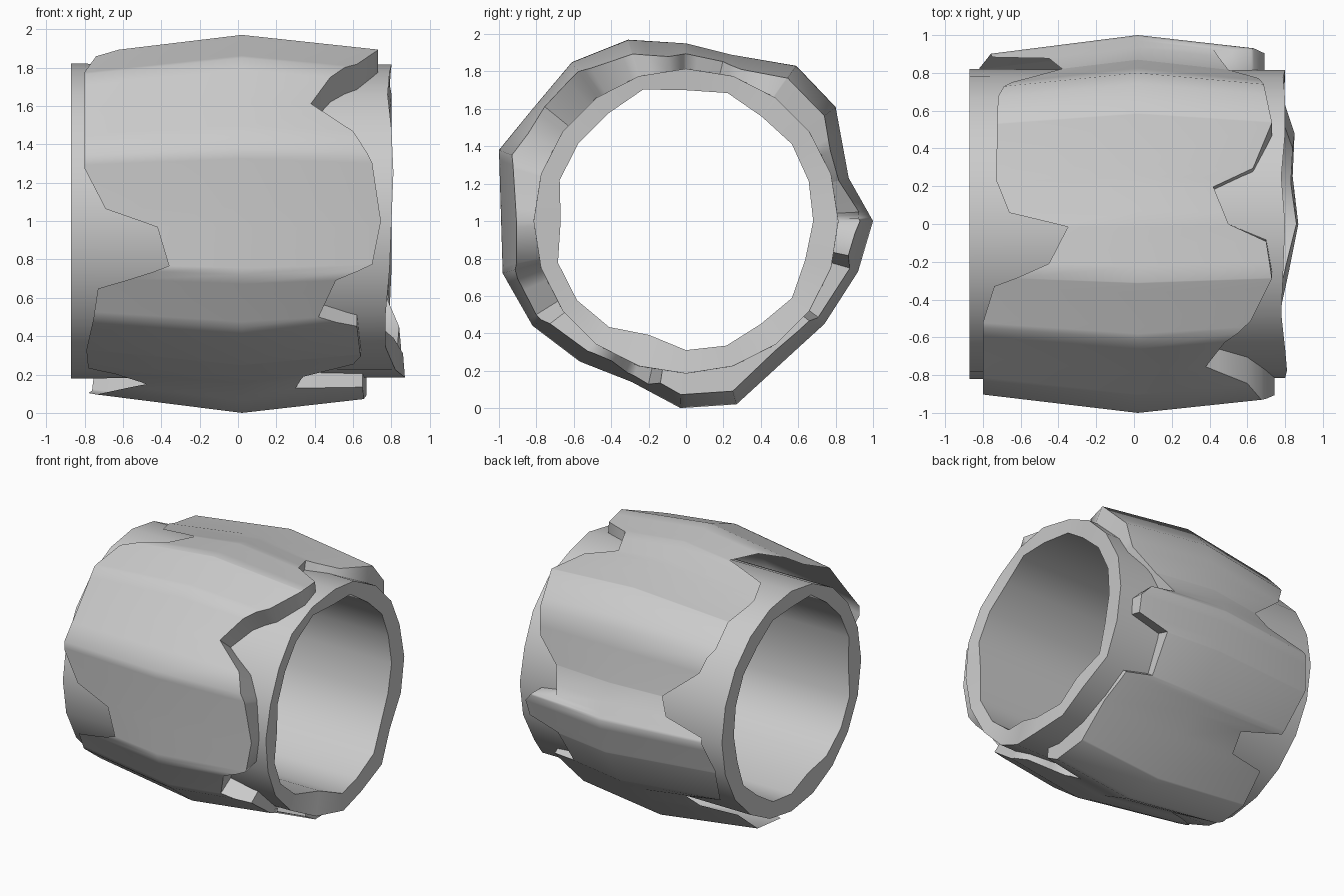
import bpy, bmesh
from math import cos, sin, radians, degrees, atan2, hypot

if "Cube" in bpy.data.objects:
    bpy.data.objects.remove(bpy.data.objects["Cube"])

# Angles run around the x axis: 0 = back (+y), 90 = top, 180 = front, 270 = bottom


def lookup(table, a, chord=False):
    """Periodic interpolation of (angle, value) pairs; chord = straight polygon sides."""
    t = sorted(table)
    t = [(t[-1][0] - 360, t[-1][1])] + t + [(t[0][0] + 360, t[0][1])]
    for (a0, v0), (a1, v1) in zip(t, t[1:]):
        if a0 <= a <= a1:
            if chord:
                s = (sin(radians(a1 - a)) / v0 + sin(radians(a - a0)) / v1)
                return sin(radians(a1 - a0)) / s
            return v0 + (v1 - v0) * (a - a0) / max(a1 - a0, 1e-6)


def shell(name, angles, loops, closed=True, smooth=40):
    """Skin through loops; each loop is a function angle -> (x, radius)."""
    bm = bmesh.new()
    rings = []
    for f in loops:
        ring = []
        for a in angles:
            x, r = f(a)
            ring.append(bm.verts.new((x, r * cos(radians(a)), 1 + r * sin(radians(a)))))
        rings.append(ring)
    n = len(angles)
    for k in range(len(rings) if closed else len(rings) - 1):
        ring, nxt = rings[k], rings[(k + 1) % len(rings)]
        for i in range(n):
            j = (i + 1) % n
            bm.faces.new((ring[j], ring[i], nxt[i], nxt[j]))
    bmesh.ops.recalc_face_normals(bm, faces=bm.faces)
    me = bpy.data.meshes.new(name)
    bm.to_mesh(me)
    bm.free()
    ob = bpy.data.objects.new(name, me)
    bpy.context.collection.objects.link(ob)
    bpy.ops.object.select_all(action='DESELECT')
    ob.select_set(True)
    bpy.context.view_layer.objects.active = ob
    bpy.ops.object.shade_smooth_by_angle(angle=radians(smooth))
    return ob


# Bark silhouette at mid length (y, z offset from the axis)
outline = [(1, 0), (.87, .23), (.8, .61), (.59, .83), (.24, .89), (0, .95), (-.31, .97),
           (-.61, .85), (-.82, .6), (-1, .38), (-.98, -.28), (-.82, -.56), (-.57, -.75),
           (-.29, -.86), (-.03, -1), (.27, -.98), (.74, -.55), (.92, -.27)]
radius = [(degrees(atan2(z, y)) % 360, hypot(y, z)) for y, z in outline]

# Jagged bark ends: (angle, x)
left = [(2, -.75), (7, -.45), (15, -.38), (30, -.64), (42, -.72), (74, -.73), (86, -.66),
        (91, -.35), (103, -.45), (111, -.74), (124, -.8), (163, -.8), (176, -.69), (182, -.42),
        (194, -.36), (203, -.73), (233, -.79), (246, -.78), (258, -.48), (270, -.78),
        (302, -.74), (305, -.46), (316, -.43), (322, -.75), (345, -.82)]
right = [(1, .62), (3, .42), (15, .5), (26, .66), (55, .73), (70, .63), (77, .42), (90, .5),
         (96, .7), (108, .73), (122, .62), (130, .48), (141, .38), (151, .6), (162, .7),
         (180, .745), (194, .7), (199, .51), (212, .42), (217, .62), (235, .64), (242, .6),
         (249, .34), (257, .3), (261, .65), (286, .67), (305, .66), (321, .62), (324, .43),
         (344, .44), (348, .68), (356, .69)]


def mid_radius(a):
    return lookup(radius, a, chord=True)


def bark_edge(table, drop):
    """Bark end: follows the jagged line and tapers toward the wood."""
    def f(a):
        x = lookup(table, a)
        return x, max(mid_radius(a) - drop * abs(x), .84)
    return f


# Bark: bulged shell, thin lifted edge on the left, thick broken edge on the right
bark_angles = sorted({round(a, 1) for a, _ in left + right + radius})
shell("bark", bark_angles, [
    bark_edge(left, .13),
    lambda a: (.02, mid_radius(a)),
    bark_edge(right, .11),
    lambda a: (lookup(right, a), .8)], closed=False, smooth=62)

# Wood: inner tube with a straight left end and an uneven right end
wood_end = [.80, .79, .80, .80, .78, .80, .79, .78, .80, .81,
            .80, .79, .77, .77, .82, .87, .84, .85, .79, .80]
wood_in = [.68, .69, .70, .69, .72, .70, .74, .71, .71, .71,
           .67, .72, .72, .70, .64, .69, .70, .68, .70, .67]
step = 360 / len(wood_end)
angles = [i * step for i in range(len(wood_end))]
xs, ri = list(zip(angles, wood_end)), list(zip(angles, wood_in))
shell("wood_tube", angles, [
    lambda a: (-.87, .82),
    lambda a: (lookup(xs, a), .815),
    lambda a: (lookup(xs, a) - .01, lookup(ri, a)),
    lambda a: (-.87, lookup(ri, a))])
